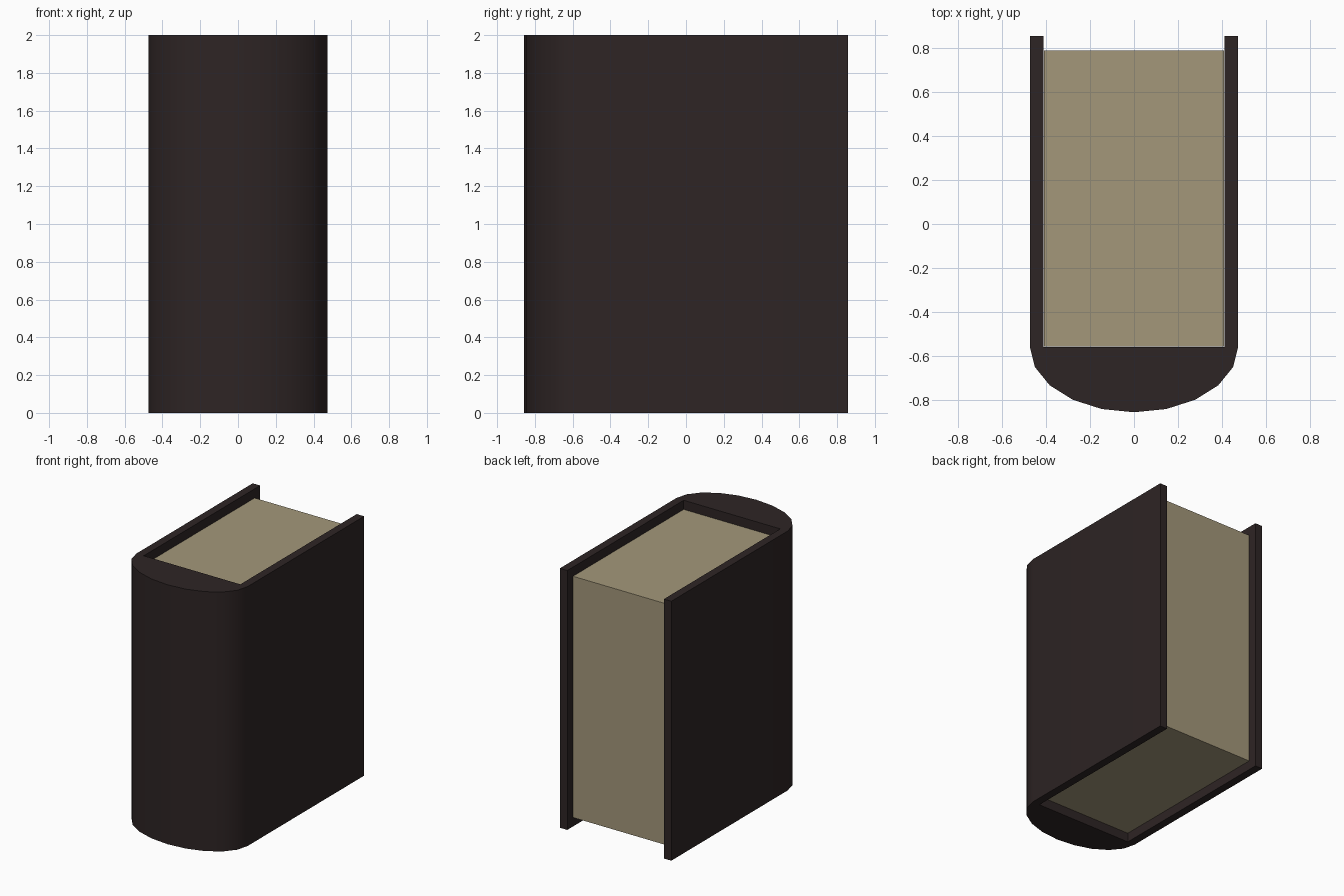
import bpy, bmesh, math

if "Cube" in bpy.data.objects:
    bpy.data.objects.remove(bpy.data.objects["Cube"])

def material(name, rgb):
    m = bpy.data.materials.new(name)
    m.diffuse_color = (*rgb, 1)
    m.use_nodes = True
    m.node_tree.nodes["Principled BSDF"].inputs["Base Color"].default_value = m.diffuse_color
    return m

def extrude_profile(name, pts, z0, z1, mat):
    bm = bmesh.new()
    face = bm.faces.new([bm.verts.new((x, y, z0)) for x, y in pts])
    ext = bmesh.ops.extrude_face_region(bm, geom=[face], use_keep_orig=True)
    for v in ext["geom"]:
        if isinstance(v, bmesh.types.BMVert):
            v.co.z = z1
    bmesh.ops.recalc_face_normals(bm, faces=bm.faces)
    me = bpy.data.meshes.new(name)
    bm.to_mesh(me)
    bm.free()
    me.materials.append(mat)
    ob = bpy.data.objects.new(name, me)
    bpy.context.collection.objects.link(ob)
    return ob

leather = material("dark brown cover", (0.027, 0.018, 0.018))
paper = material("aged paper", (0.37, 0.312, 0.195))

W, IN, BACK, SPINE, ROUND = 0.475, 0.412, 0.858, -0.56, 0.298

# Cover: two boards joined by a rounded spine, as one U-shaped profile
arc = [(-W * math.cos(math.pi * i / 10), SPINE - ROUND * math.sin(math.pi * i / 10))
       for i in range(11)]
outline = [(-W, BACK)] + arc + [(W, BACK), (IN, BACK), (IN, SPINE),
                                (-IN, SPINE), (-IN, BACK)]
cover = extrude_profile("cover", outline, 0, 2, leather)

# Page block, set in from the cover edges
p = IN - 0.001
extrude_profile("pages", [(-p, SPINE + 0.001), (p, SPINE + 0.001), (p, 0.79), (-p, 0.79)],
                0.07, 1.93, paper)

# Smooth spine, sharp edges elsewhere
bpy.ops.object.select_all(action='DESELECT')
cover.select_set(True)
bpy.context.view_layer.objects.active = cover
bpy.ops.object.shade_smooth_by_angle(angle=math.radians(30))
